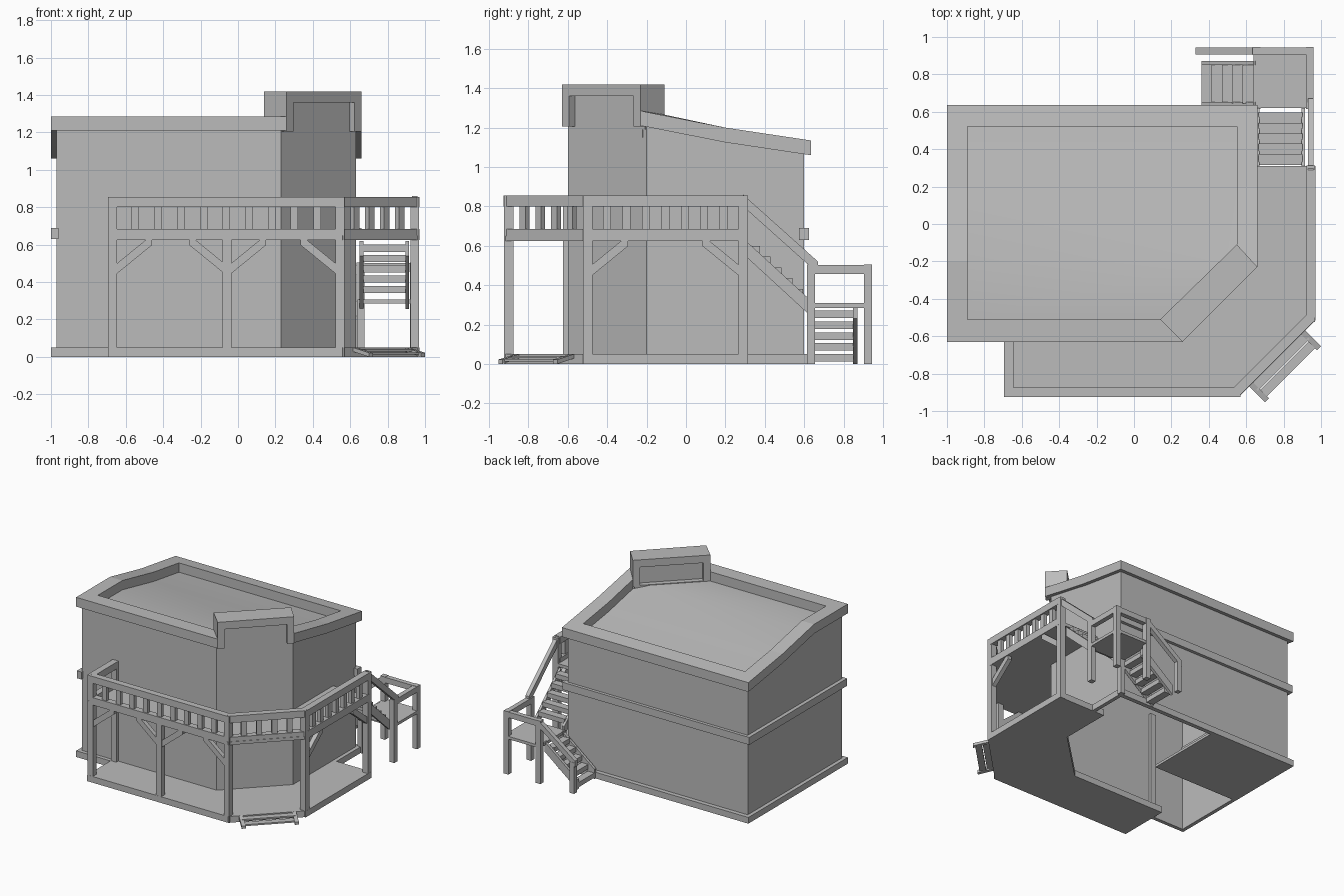
import bpy, bmesh
from mathutils import Vector

old = bpy.data.objects.get("Cube")
if old:
    bpy.data.objects.remove(old)

grey = bpy.data.materials.new("plain_grey")
grey.use_nodes = True
grey.diffuse_color = (0.5, 0.5, 0.5, 1)
grey.node_tree.nodes["Principled BSDF"].inputs["Base Color"].default_value = (0.5, 0.5, 0.5, 1)


def make(name, verts, faces):
    bm = bmesh.new()
    vs = [bm.verts.new(v) for v in verts]
    for f in faces:
        bm.faces.new([vs[i] for i in f])
    bmesh.ops.recalc_face_normals(bm, faces=bm.faces)
    me = bpy.data.meshes.new(name)
    bm.to_mesh(me)
    bm.free()
    me.materials.append(grey)
    ob = bpy.data.objects.new(name, me)
    bpy.context.collection.objects.link(ob)
    return ob


def prism(name, pts, z0, z1):
    n = len(pts)
    verts = [(x, y, z) for z in (z0, z1) for x, y in pts]
    sides = [(i, (i + 1) % n, (i + 1) % n + n, i + n) for i in range(n)]
    return make(name, verts, sides + [tuple(range(n)), tuple(range(n, 2 * n))])


def box(name, x0, x1, y0, y1, z0, z1):
    return prism(name, [(x0, y0), (x1, y0), (x1, y1), (x0, y1)], z0, z1)


def post(name, x, y, z0, z1, w=0.045):
    return box(name, x - w / 2, x + w / 2, y - w / 2, y + w / 2, z0, z1)


def bar(name, a, b, w, h):
    """Beam from a to b with upright ends."""
    a, b = Vector(a), Vector(b)
    d = b - a
    side = Vector((-d.y, d.x, 0)).normalized() * w / 2
    up = Vector((0, 0, h / 2))
    verts = [p + s * side + u * up for p in (a, b)
             for s, u in ((-1, -1), (1, -1), (1, 1), (-1, 1))]
    return make(name, verts, [(0, 1, 2, 3), (4, 5, 6, 7), (0, 1, 5, 4),
                              (1, 2, 6, 5), (2, 3, 7, 6), (3, 0, 4, 7)])


def rim_z(y):
    """Height of the roof rim: level at the front, falling to the back."""
    if y <= -0.2:
        return 1.285
    if y <= 0.2:
        return 1.285 - (y + 0.2) * 0.2125
    return 1.2 - (y - 0.2) * 0.15


def outline(x0, x1, y0, y1, cx, cy):
    return [(x0, y1), (x0, 0.2), (x0, -0.2), (x0, y0),
            (cx, y0), (x1, cy), (x1, 0.2), (x1, y1)]


wall = outline(-0.97, 0.63, -0.60, 0.60, 0.23, -0.20)
outer = outline(-1.0, 0.66, -0.63, 0.635, 0.26, -0.23)
inner = outline(-0.89, 0.55, -0.51, 0.52, 0.14, -0.11)
N = len(wall)

# Walls, open below
make("walls", [(x, y, 0) for x, y in wall] + [(x, y, rim_z(y) - 0.07) for x, y in wall],
     [(i, (i + 1) % N, (i + 1) % N + N, i + N) for i in range(N)])
box("corner_floor", -0.97, -0.23, -0.03, 0.60, 0.0, 0.02)

# Roof rim, leaving out the diagonal that carries the raised parapet
rv, rf = [], []
for (ox, oy), (ix, iy) in zip(outer, inner):
    rv += [(ox, oy, rim_z(oy) - 0.075), (ox, oy, rim_z(oy)),
           (ix, iy, rim_z(iy)), (ix, iy, rim_z(iy) - 0.075)]
for i in range(N):
    if i != 4:
        a, b = 4 * i, 4 * ((i + 1) % N)
        rf += [(a + k, a + (k + 1) % 4, b + (k + 1) % 4, b + k) for k in range(4)]
make("roof_rim", rv, rf)

# Sunken roof
roof_pts = [(-0.89, -0.51), (0.14, -0.51), (0.46, -0.2), (-0.89, -0.2),
            (0.55, -0.11), (0.55, 0.2), (-0.89, 0.2), (0.55, 0.52), (-0.89, 0.52)]
roof = make("roof", [(x, y, rim_z(y) - 0.075) for x, y in roof_pts],
            [(0, 1, 2, 3), (3, 2, 4, 5, 6), (6, 5, 7, 8)])
bpy.context.view_layer.objects.active = roof
roof.select_set(True)
bpy.ops.object.shade_smooth_by_angle()
roof.select_set(False)


# Raised parapet over the cut corner
def corner_quad(t0, t1, d0, d1):
    p = [Vector(outer[4]), Vector(outer[5]), Vector(inner[4]), Vector(inner[5])]
    at = lambda t, d: tuple(p[0].lerp(p[1], t).lerp(p[2].lerp(p[3], t), d))
    return [at(t0, d0), at(t1, d0), at(t1, d1), at(t0, d1)]


prism("parapet_cap", corner_quad(0, 1, 0, 1), 1.36, 1.42)
prism("parapet_left_leg", corner_quad(0, 0.09, 0, 1), 1.205, 1.36)
prism("parapet_right_leg", corner_quad(0.91, 1, 0, 1), 1.205, 1.36)
prism("parapet_panel", corner_quad(0.05, 0.95, 0.25, 0.75), 1.15, 1.365)
prism("parapet_sill", corner_quad(0.02, 0.98, 0.25, 1), 1.19, 1.215)

# Wall bands
ring = [(x, y, z) for pts in (outer, wall) for z in (0, 0.05) for x, y in pts]
rf = []
for i in range(N):
    j = (i + 1) % N
    for a, b in ((0, N), (N, 3 * N), (3 * N, 2 * N), (2 * N, 0)):
        rf.append((i + a, j + a, j + b, i + b))
make("base_band", ring, rf)
box("left_band", -1.0, -0.96, -0.62, 0.625, 0.63, 0.69)
box("back_band", -1.0, 0.66, 0.575, 0.625, 0.63, 0.69)

# Porch and balcony floors
edge = [(-0.695, -0.925), (0.56, -0.925), (0.97, -0.515), (0.97, 0.31)]
prism("porch_floor", edge + [(0.55, 0.31), (0.55, -0.11), (0.14, -0.51), (-0.695, -0.51)], 0, 0.05)
prism("balcony_floor", edge + [(0.63, 0.31), (0.63, -0.20), (0.23, -0.60), (-0.695, -0.60)], 0.625, 0.65)

# Posts, railings and balusters
path = [(-0.67, -0.6), (-0.67, -0.9), (0.545, -0.9), (0.945, -0.5), (0.945, 0.29)]
for x, y in path + [(-0.06, -0.9)]:
    post("porch_post", x, y, 0, 0.64 if x == -0.06 else 0.855, 0.048)
for (a, b), count in zip(zip(path, path[1:]), (0, 9, 4, 7)):
    a, b = Vector(a), Vector(b)
    bar("balcony_beam", (*a, 0.655), (*b, 0.655), 0.05, 0.06)
    bar("balcony_rail", (*a, 0.828), (*b, 0.828), 0.052, 0.055)
    for k in range(count):
        p = a.lerp(b, (k + 1) / (count + 1))
        half = (b - a).normalized() * 0.02
        bar("baluster", (*(p - half), 0.742), (*(p + half), 0.742), 0.03, 0.12)

# Diagonal braces
for x, s in ((-0.65, 1), (-0.07, -1), (-0.04, 1), (0.525, -1)):
    bar("front_brace", (x, -0.9, 0.47), (x + s * 0.19, -0.9, 0.625), 0.035, 0.055)
for y, s in ((-0.485, 1), (0.275, -1)):
    bar("side_brace", (0.945, y, 0.47), (0.945, y + s * 0.19, 0.625), 0.035, 0.055)

# Stair landing
box("landing", 0.64, 0.96, 0.62, 0.945, 0.285, 0.308)
for x, y in ((0.655, 0.925), (0.94, 0.925), (0.94, 0.635)):
    post("landing_post", x, y, 0, 0.505, 0.042)
post("inner_landing_post", 0.655, 0.635, 0, 0.3, 0.04)
bar("landing_back_rail", (0.655, 0.925, 0.48), (0.94, 0.925, 0.48), 0.038, 0.045)
bar("landing_side_rail", (0.94, 0.635, 0.48), (0.94, 0.925, 0.48), 0.038, 0.045)

# Upper and lower stairs
for k in range(5):
    y = 0.345 + k * 0.055
    z = 0.60 - k * 0.055
    box("upper_tread", 0.665, 0.90, y - 0.03, y + 0.03, z - 0.038, z)
    x = 0.61 - k * 0.055
    box("lower_tread", x - 0.03, x + 0.03, 0.645, 0.85, z - 0.368, z - 0.33)
for x in (0.66, 0.905):
    bar("upper_stringer", (x, 0.31, 0.58), (x, 0.62, 0.295), 0.02, 0.08)
for y in (0.64, 0.86):
    bar("lower_stringer", (0.65, y, 0.27), (0.36, y, 0.04), 0.022, 0.08)
bar("upper_handrail", (0.945, 0.29, 0.83), (0.945, 0.67, 0.49), 0.032, 0.06)
bar("lower_handrail", (0.655, 0.925, 0.48), (0.33, 0.925, 0.24), 0.035, 0.05)
post("lower_handrail_post", 0.355, 0.925, 0, 0.25, 0.038)

# Entrance steps on the cut corner
mid = Vector((0.762, -0.715))
along = Vector((1, 1)).normalized()
out = Vector((1, -1)).normalized()
for s in (-0.197, 0.197):
    p = mid + along * s
    bar("entrance_stringer", (*p, 0.04), (*(p + out * 0.125), 0.011), 0.03, 0.022)
for d, z in ((0.03, 0.035), (0.085, 0.018)):
    p = mid + out * d
    bar("entrance_tread", (*(p - along * 0.197), z), (*(p + along * 0.197), z), 0.05, 0.012)
